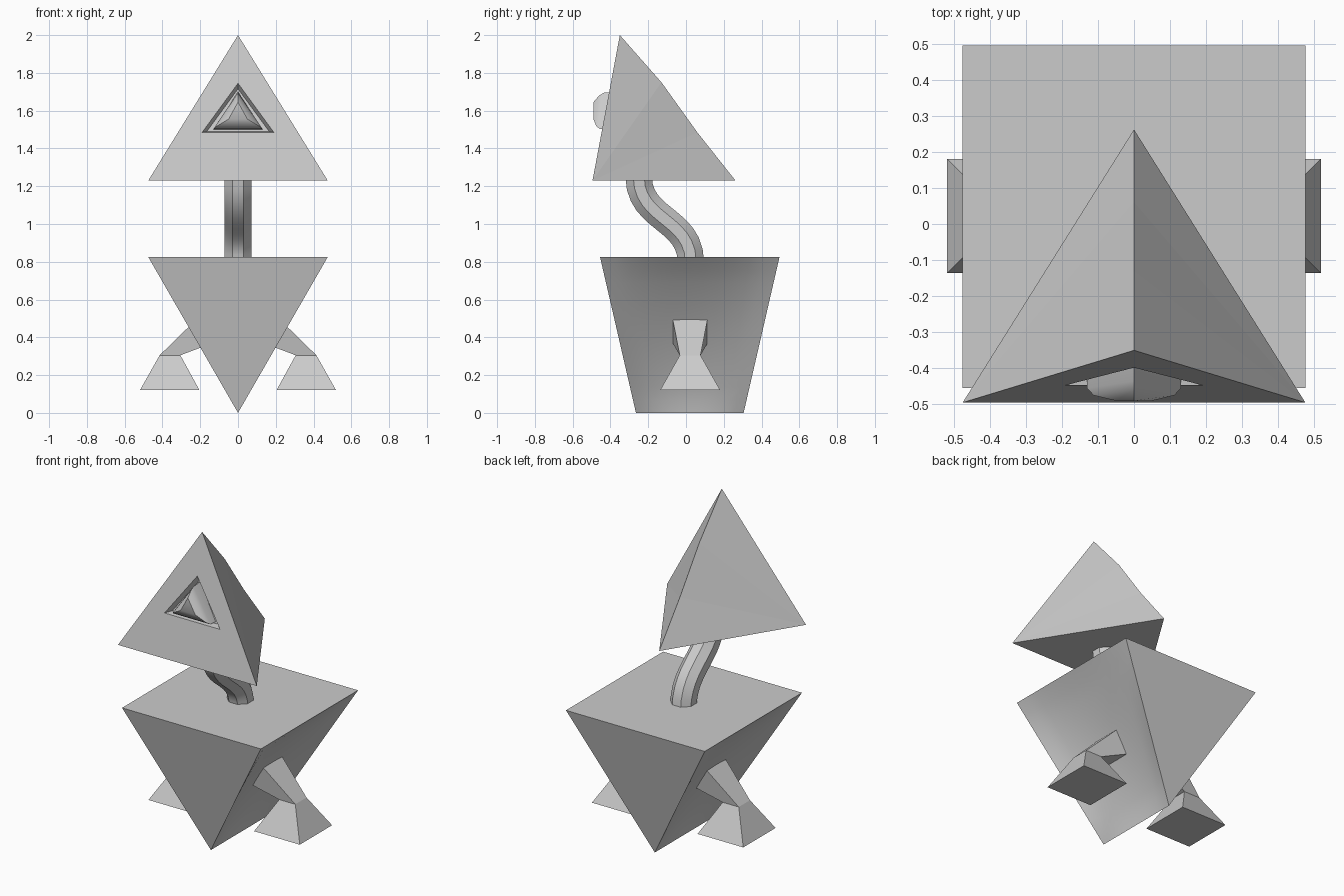
import bpy, bmesh, math
from mathutils import Vector

if "Cube" in bpy.data.objects:
    bpy.data.objects.remove(bpy.data.objects["Cube"])


def make(name, verts, faces, smooth=None):
    mesh = bpy.data.meshes.new(name)
    mesh.from_pydata([tuple(v) for v in verts], [], faces)
    bm = bmesh.new()
    bm.from_mesh(mesh)
    bmesh.ops.remove_doubles(bm, verts=bm.verts, dist=1e-5)
    bmesh.ops.recalc_face_normals(bm, faces=bm.faces)
    bm.to_mesh(mesh)
    bm.free()
    ob = bpy.data.objects.new(name, mesh)
    bpy.context.collection.objects.link(ob)
    if smooth:
        bpy.ops.object.select_all(action='DESELECT')
        ob.select_set(True)
        bpy.context.view_layer.objects.active = ob
        bpy.ops.object.shade_smooth_by_angle(angle=math.radians(smooth))
    return ob


def bridge(rings):
    n = len(rings[0])
    verts = [v for r in rings for v in r]
    faces = [(i * n + j, i * n + (j + 1) % n, (i + 1) * n + (j + 1) % n, (i + 1) * n + j)
             for i in range(len(rings) - 1) for j in range(n)]
    return verts, faces


def loft(name, rings, smooth=None):
    verts, faces = bridge(rings)
    n, last = len(rings[0]), len(verts)
    faces += [tuple(range(n)), tuple(range(last - n, last))]
    return make(name, verts, faces, smooth)


# body: inverted wedge with gently hollowed sides
N, H = 12, 0.825
verts, faces = [], []
for side in (-1, 1):
    base = len(verts)
    for i in range(N + 1):
        v = i / N
        y0, y1 = -0.265 - 0.19 * v, 0.305 + 0.19 * v
        for j in range(N + 1):
            u = j / N
            s = max(0, math.sin(math.pi * u) * math.sin(math.pi * v))
            verts.append((side * (0.475 * v - 0.065 * s ** 0.7), y0 + (y1 - y0) * u, H * v))
    for i in range(N):
        for j in range(N):
            a = base + i * (N + 1) + j
            faces.append((a, a + 1, a + N + 2, a + N + 1))
M = (N + 1) ** 2
for end in (0, N):
    left = [i * (N + 1) + end for i in range(N + 1)]
    faces.append(tuple(left + [M + k for k in reversed(left[1:])]))
top = [N * (N + 1) + j for j in range(N + 1)]
faces.append(tuple(top + [M + k for k in reversed(top)]))
make("body", verts, faces, 30)


# head: leaning pyramid with a shallow triangular eye socket
def tri(hw, zb, yb, zt, yt):
    return [(-hw, yb, zb), (hw, yb, zb), (0, yt, zt)]


def on_face(hw, zb, zt, depth=0):
    def y(z):
        return -0.495 + 0.188 * (z - 1.23) + depth
    return tri(hw, zb, y(zb), zt, y(zt))


verts, faces = bridge([on_face(0.165, 1.49, 1.715, 0.04),
                       on_face(0.19, 1.485, 1.745),
                       on_face(0.475, 1.23, 2.0)])
faces.append((0, 1, 2))
verts += [(0, -0.13, 1.75), (0, 0.06, 1.485), (0, 0.262, 1.23)]
for corner in (6, 7):
    faces += [(corner, 8, 9), (corner, 9, 10), (corner, 10, 11)]
faces.append((6, 7, 11))
make("head", verts, faces)

# eye: raised, rounded triangular lens
loft("eye", [on_face(0.13, 1.50, 1.70, 0.04),
             tri(0.13, 1.503, -0.455, 1.695, -0.435),
             tri(0.112, 1.518, -0.475, 1.68, -0.46),
             tri(0.05, 1.555, -0.49, 1.645, -0.49)], 40)

# neck: octagonal tube swept along an S curve
P = [Vector(p) for p in ((0, 0.025, 0.80), (0, 0.025, 1.03), (0, -0.25, 1.02), (0, -0.25, 1.25))]
rings = []
for k in range(13):
    t = k / 12
    s = 1 - t
    c = P[0] * s**3 + P[1] * 3*s*s*t + P[2] * 3*s*t*t + P[3] * t**3
    d = ((P[1] - P[0]) * s*s + (P[2] - P[1]) * 2*s*t + (P[3] - P[2]) * t*t).normalized()
    side = Vector((1, 0, 0))
    nrm = d.cross(side)
    rings.append([c + 0.076 * (math.cos(a) * side + math.sin(a) * nrm)
                  for a in (math.radians(22.5 + 45 * i) for i in range(8))])
loft("neck", rings, 30)

# legs: hip, narrow knee, flared foot; (outer x, z), (inner x, z), half depth
sections = [((0.20, 0.515), (0.12, 0.375), 0.096),
            ((0.415, 0.305), (0.305, 0.305), 0.055),
            ((0.518, 0.122), (0.205, 0.122), 0.158)]
for name, sx in (("left_leg", -1), ("right_leg", 1)):
    loft(name, [[(sx * o[0], 0.022 - h, o[1]), (sx * o[0], 0.022 + h, o[1]),
                 (sx * i[0], 0.022 + h, i[1]), (sx * i[0], 0.022 - h, i[1])]
                for o, i, h in sections])
